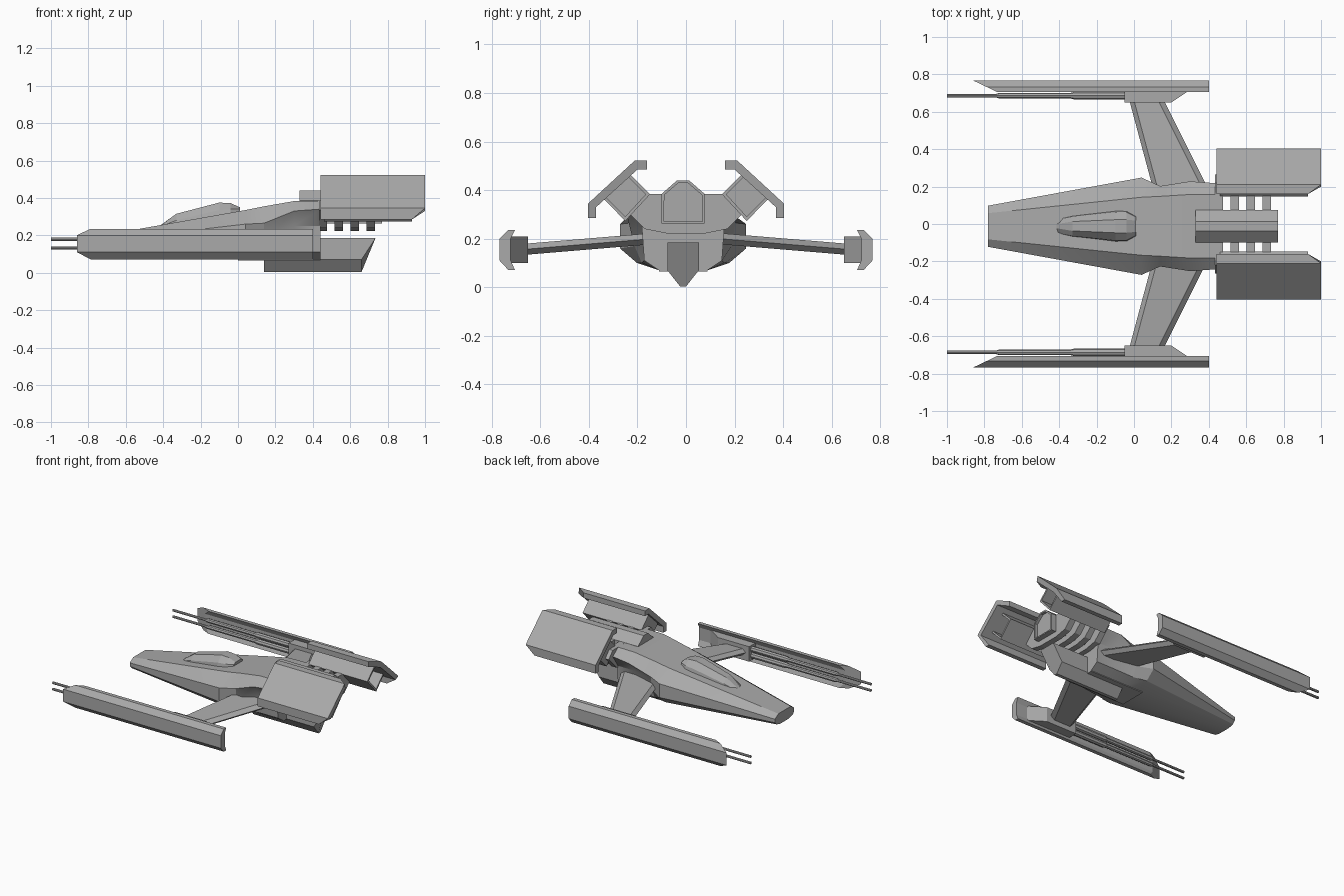
import bpy, bmesh, math
from mathutils import Vector

if "Cube" in bpy.data.objects:
    bpy.data.objects.remove(bpy.data.objects["Cube"])

grey = bpy.data.materials.new("hull_grey")
grey.use_nodes = True
grey.diffuse_color = (0.4, 0.4, 0.4, 1)
grey.node_tree.nodes["Principled BSDF"].inputs["Base Color"].default_value = (0.4, 0.4, 0.4, 1)


def loft(name, rings, pair=False, recess=None, smooth=None):
    """Skin a row of rings; optionally mirror across y and recess the rear face."""
    bm = bmesh.new()
    rows = [[bm.verts.new(p) for p in ring] for ring in rings]
    n = len(rows[0])
    for a, b in zip(rows, rows[1:]):
        for i in range(n):
            j = (i + 1) % n
            bm.faces.new((a[i], a[j], b[j], b[i]))
    bm.faces.new(rows[0])
    rear = bm.faces.new(rows[-1])
    bmesh.ops.recalc_face_normals(bm, faces=bm.faces[:])
    if recess:
        rim, depth = recess
        bmesh.ops.inset_region(bm, faces=[rear], thickness=rim)
        hole = bmesh.ops.extrude_face_region(bm, geom=[rear])
        moved = [v for v in hole["geom"] if isinstance(v, bmesh.types.BMVert)]
        bmesh.ops.translate(bm, verts=moved, vec=(-depth, 0, 0))
        if rear.is_valid:
            bm.faces.remove(rear)
        bmesh.ops.recalc_face_normals(bm, faces=bm.faces[:])
    mesh = bpy.data.meshes.new(name)
    bm.to_mesh(mesh)
    bm.free()
    mesh.materials.append(grey)
    obj = bpy.data.objects.new(name, mesh)
    bpy.context.collection.objects.link(obj)
    if pair:
        mirror = obj.modifiers.new("Mirror", "MIRROR")
        mirror.use_axis = (False, True, False)
        mirror.use_mirror_merge = False
    if smooth:
        bpy.ops.object.select_all(action="DESELECT")
        obj.select_set(True)
        bpy.context.view_layer.objects.active = obj
        bpy.ops.object.shade_smooth_by_angle(angle=math.radians(smooth))
    return obj


def ring(x, half, mid=0.0):
    """Symmetric ring at x from its +y half, listed top to bottom."""
    left = [(x, mid + y, z) for y, z in half]
    right = [(x, mid - y, z) for y, z in reversed(half) if y > 0]
    return left + right


def prism(name, profile, front, back, **options):
    """Extrude a y-z profile; front and back give x for each point."""
    return loft(name, [[(f(y, z), y, z) for y, z in profile] for f in (front, back)], **options)


def at(x):
    return lambda y, z: x


MID = -0.012

# Hull
loft("hull", [
    ring(-0.78, [(.07, .19), (.11, .165), (.11, .14), (.09, .12), (.05, .11)], MID),
    ring(.04, [(.155, .335), (.26, .26), (.26, .16), (.19, .1), (.1, .07)], MID),
    ring(.14, [(.16, .355), (.215, .265), (.2, .17), (.17, .1), (.1, .07)], MID),
    ring(.3, [(.17, .383), (.24, .33), (.17, .25), (.16, .11), (.1, .07)], MID),
    ring(.44, [(.17, .385), (.23, .34), (.17, .25), (.16, .11), (.1, .07)], MID),
], smooth=20)

# Canopy
loft("canopy", [
    ring(-.42, [(.01, .25), (.035, .245), (.04, .22)], MID),
    ring(-.33, [(.025, .315), (.052, .28), (.058, .24)], MID),
    ring(-.1, [(.035, .375), (.075, .335), (.085, .29)], MID),
    ring(-.04, [(.035, .372), (.075, .34), (.085, .3)], MID),
    ring(.01, [(.03, .35), (.05, .34), (.055, .32)], MID),
])

# Upper spine box and lower keel box
spine = [(.025, .44), (.088, .385), (.088, .262)]
loft("spine_box", [ring(.33, spine, MID), ring(.77, spine, MID)], recess=(.012, .02))
keel = [(.065, .185), (.065, .07), (.012, .003)]
keel_rear = [(.735 if z > .1 else .66, y, z) for _, y, z in ring(0, keel, MID)]
loft("keel_box", [ring(.14, keel, MID), keel_rear])
loft("belly_plate", [ring(x, [(.1, .08), (.1, .065)], MID) for x in (0, .44)])

# Ribs joining the engines
rib = [(.22, .385), (.265, .335), (.17, .24), (.08, .222)]
for i in range(4):
    x = .432 + i * .085
    loft("engine_rib", [ring(x, rib), ring(x + .045, rib)])

# Engine boxes with hollow rear ends
engine = [(.243, .477), (.148, .383), (.25, .273), (.354, .379)]
prism("engine_boxes", engine, at(.46), at(.93), pair=True, recess=(.018, .1))

# Armour shells over the engines, with tapered flanges
shell = [(.403, .285), (.403, .345), (.21, .523), (.16, .523),
         (.16, .485), (.2, .485), (.37, .33), (.37, .285)]
prism("engine_shells", shell, at(.44),
      lambda y, z: .93 if z < .3 or y < .17 else 1.0, pair=True)

# Wings with bevelled edges
def wing_ring(y, lead, trail, z):
    h = .023
    return [(lead, y, z), (lead + .025, y, z + h), (trail - .03, y, z + h),
            (trail, y, z), (trail - .03, y, z - h), (lead + .025, y, z - h)]

loft("wings", [wing_ring(.14, .115, .42, .2), wing_ring(.68, -.03, .15, .155)], pair=True)

# Wingtip channel plates with a raked front
channel = [(.768, .11), (.768, .2), (.733, .235), (.705, .235),
           (.722, .2), (.722, .11), (.705, .072), (.733, .072)]
prism("wingtip_plates", channel, lambda y, z: -.862 + (.768 - y) * 2.1, at(.4), pair=True)

# Wingtip mounting blocks
block = [(.65, .208), (.73, .208), (.73, .1), (.65, .1)]
prism("wingtip_blocks", block, at(-.05), lambda y, z: .2 if y < .7 else .32, pair=True)

# Stepped twin barrels
def barrel_ring(x, r, z):
    return [(x, .686 + r * math.cos(i * math.pi / 4), z + r * math.sin(i * math.pi / 4))
            for i in range(8)]

steps = [(-1, .009), (-.74, .009), (-.72, .015), (-.34, .015), (-.32, .02), (-.03, .02)]
for z in (.178, .132):
    loft("gun_barrels", [barrel_ring(x, r, z) for x, r in steps], pair=True)
